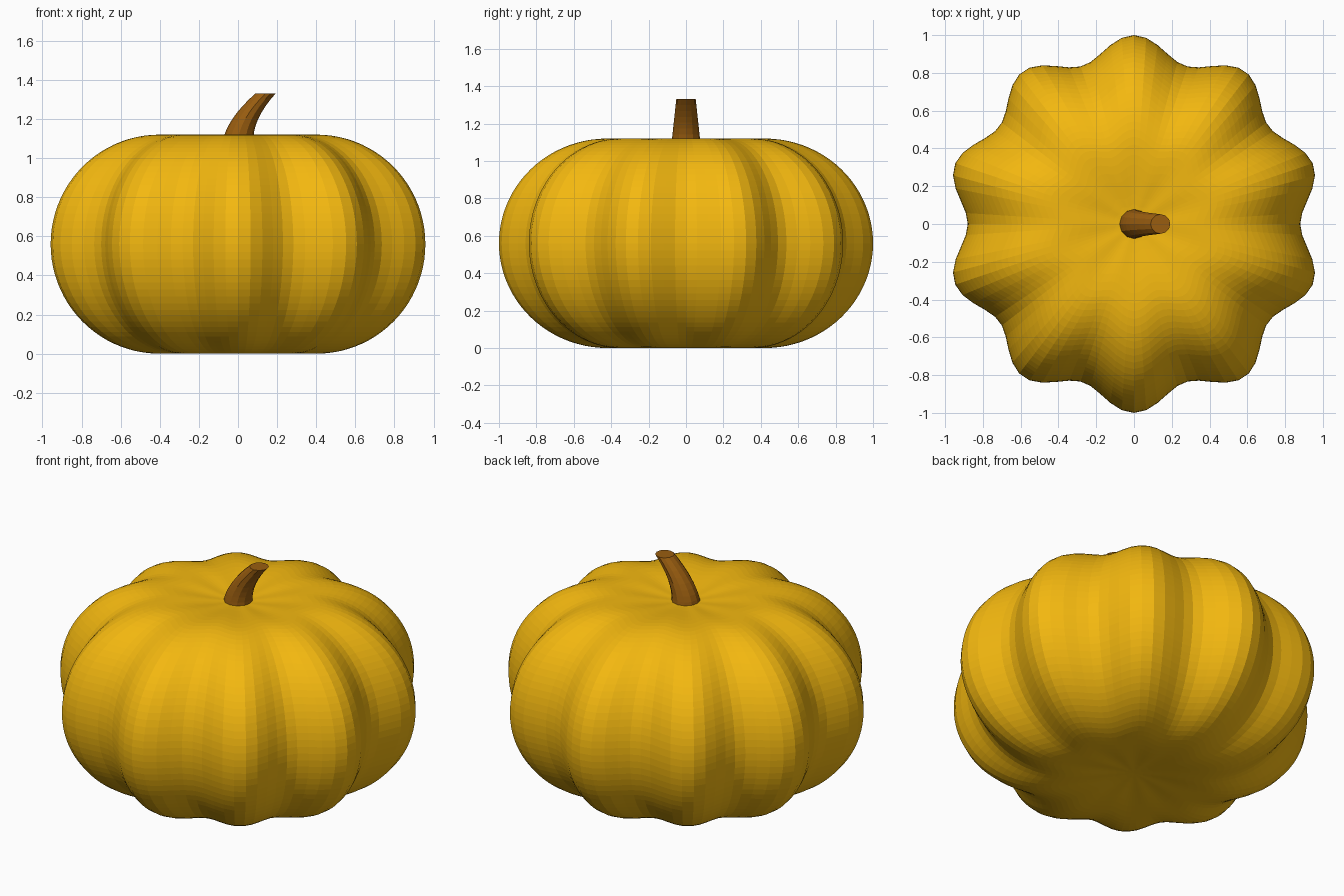
import bpy, bmesh
from math import sin, cos, pi

if "Cube" in bpy.data.objects:
    bpy.data.objects.remove(bpy.data.objects["Cube"])

SEGS = 96      # columns round the body
LOBES = 10


def material(name, color):
    m = bpy.data.materials.new(name)
    m.diffuse_color = color
    m.use_nodes = True
    m.node_tree.nodes["Principled BSDF"].inputs["Base Color"].default_value = m.diffuse_color
    return m


def loft(name, rings, mat, poles=None):
    """Skin a stack of closed rings; close the ends with fans or flat caps."""
    bm = bmesh.new()
    loops = [[bm.verts.new(p) for p in ring] for ring in rings]
    n = len(loops[0])
    for a, b in zip(loops, loops[1:]):
        for i in range(n):
            j = (i + 1) % n
            bm.faces.new((a[i], a[j], b[j], b[i]))
    for k, loop in enumerate((loops[0], loops[-1])):
        if poles:
            tip = bm.verts.new(poles[k])
            for i in range(n):
                bm.faces.new((loop[i], loop[(i + 1) % n], tip))
        else:
            bm.faces.new(loop)
    bmesh.ops.recalc_face_normals(bm, faces=bm.faces)
    mesh = bpy.data.meshes.new(name)
    bm.to_mesh(mesh)
    bm.free()
    mesh.materials.append(mat)
    obj = bpy.data.objects.new(name, mesh)
    bpy.context.collection.objects.link(obj)
    return obj


# Pumpkin body: round side profile, shallow dimples at both ends, ten lobes
CORE, SIDE, HALF, DIP = 0.42, 0.58, 0.56, 0.03


def dimple(r):
    return HALF - DIP * (0.5 + 0.5 * cos(pi * r / CORE))


inner = [CORE * k / 8 for k in range(1, 8)]
profile = [(r, -dimple(r)) for r in inner]
profile += [(CORE + SIDE * cos(a), HALF * sin(a))
            for a in (-pi / 2 + pi * k / 44 for k in range(45))]
profile += [(r, dimple(r)) for r in reversed(inner)]


def lobed_ring(r, z):
    pts = []
    for i in range(SEGS):
        a = 2 * pi * i / SEGS
        s = r * (0.94 + 0.06 * cos(LOBES * (a - pi / 2)))
        pts.append((s * cos(a), s * sin(a), z + HALF))
    return pts


loft("pumpkin_body", [lobed_ring(r, z) for r, z in profile],
     material("pumpkin_orange", (0.9, 0.48, 0.005, 1)),
     poles=[(0, 0, DIP), (0, 0, 2 * HALF - DIP)])

# Stem: tapered, leaning towards +x, cut level at the top
stem_rings = []
for k in range(9):
    t = k / 8
    r = 0.079 - 0.027 * t
    stem_rings.append([(0.14 * t ** 1.8 + r * cos(2 * pi * i / 12),
                        r * sin(2 * pi * i / 12),
                        1.08 + 0.25 * t) for i in range(12)])
loft("stem", stem_rings, material("stem_brown", (0.32, 0.11, 0.005, 1)))
